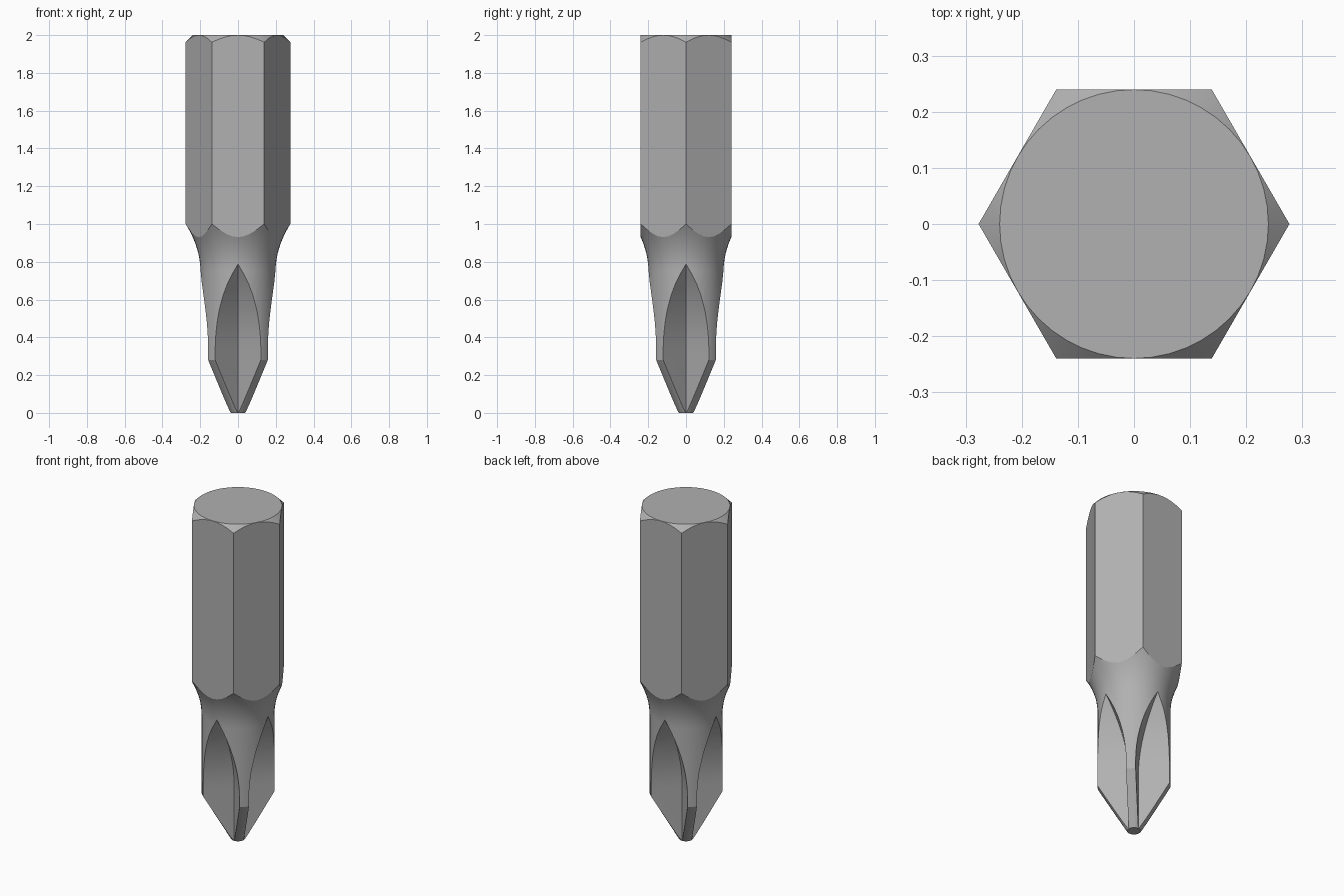
import bpy, bmesh, math
from mathutils import Matrix

if "Cube" in bpy.data.objects:
    bpy.data.objects.remove(bpy.data.objects["Cube"])


def loft(name, rings):
    """Skin a stack of equal-length vertex rings into a closed solid."""
    bm = bmesh.new()
    rows = [[bm.verts.new(p) for p in ring] for ring in rings]
    n = len(rows[0])
    for a, b in zip(rows, rows[1:]):
        for i in range(n):
            j = (i + 1) % n
            bm.faces.new((a[i], a[j], b[j], b[i]))
    bm.faces.new(rows[0][::-1])
    bm.faces.new(rows[-1])
    bmesh.ops.recalc_face_normals(bm, faces=bm.faces)
    mesh = bpy.data.meshes.new(name)
    bm.to_mesh(mesh)
    bm.free()
    obj = bpy.data.objects.new(name, mesh)
    bpy.context.collection.objects.link(obj)
    return obj


def circle(r, z, n):
    return [(r * math.cos(math.tau * i / n), r * math.sin(math.tau * i / n), z)
            for i in range(n)]


def boolean(target, tool, operation):
    mod = target.modifiers.new(operation, 'BOOLEAN')
    mod.operation, mod.object, mod.solver = operation, tool, 'EXACT'
    bpy.context.view_layer.objects.active = target
    bpy.ops.object.modifier_apply(modifier=mod.name)
    bpy.data.objects.remove(tool)


# Hexagonal shank stock, points along x
bit = loft("screwdriver_bit", [circle(0.277, z, 6) for z in (-0.1, 2.1)])

# Turned envelope: conical tip, straight neck, flared shoulder, top chamfer
profile = [(0.038, 0), (0.199, 0.28)]
for i in range(13):
    z = 0.75 + 0.29 * i / 12
    profile.append((0.199 + 1.25 * (z - 0.75) ** 2, z))
profile += [(profile[-1][0], 1.935), (0.2395, 2.0)]
envelope = loft("envelope_tool", [circle(r, z, 48) for r, z in profile])
boolean(bit, envelope, 'INTERSECT')

# Four V flutes, straight near the tip and curving outward at the top
for k in range(4):
    rings = []
    for z in [-0.1] + [0.33 + 0.05 * i for i in range(13)]:
        d = 0.037 + max(0, z - 0.33) ** 2 / 1.28
        rings.append([(0, -d, z), (-0.4, -d - 0.4, z), (0.4, -d - 0.4, z)])
    flute = loft("flute_tool", rings)
    flute.data.transform(Matrix.Rotation(k * math.pi / 2, 4, 'Z'))
    boolean(bit, flute, 'DIFFERENCE')

# Dark steel colour
steel = bpy.data.materials.new("dark_steel")
steel.diffuse_color = (0.44, 0.44, 0.44, 1)
steel.use_nodes = True
steel.node_tree.nodes["Principled BSDF"].inputs["Base Color"].default_value = steel.diffuse_color
bit.data.materials.clear()
bit.data.materials.append(steel)

# Smooth turned surfaces, crisp machined edges
bpy.ops.object.select_all(action='DESELECT')
bit.select_set(True)
bpy.context.view_layer.objects.active = bit
bpy.ops.object.shade_smooth_by_angle(angle=math.radians(18))
